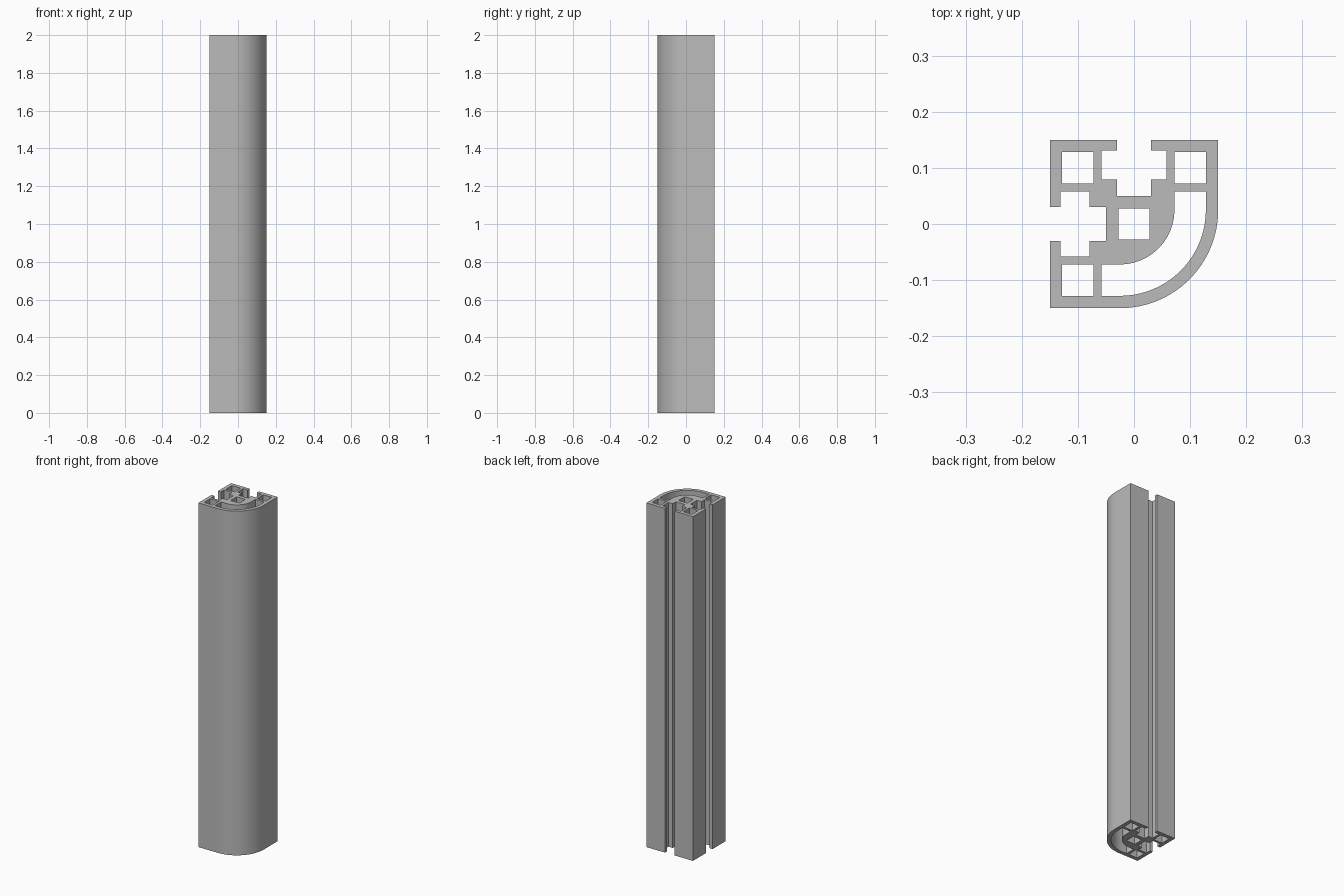
import bpy
import bmesh
from math import pi, cos, sin

cube = bpy.data.objects.get("Cube")
if cube:
    bpy.data.objects.remove(cube)

LENGTH = 2.0
SIDE = 0.15      # half width of the section
CENTRE = 0.025   # bend centre lies at (-CENTRE, CENTRE)
STEPS = 16       # segments per half bend


def half_arc(reach):
    """Half of the rounded corner whose straight side lies at x = reach."""
    r = reach + CENTRE
    angles = [-pi / 4 * i / STEPS for i in range(STEPS + 1)]
    return [(r * cos(a) - CENTRE, r * sin(a) + CENTRE) for a in angles]


def mirrored(half):
    """Complete a path by reflecting it across the section's diagonal."""
    return half + [(-y, -x) for x, y in reversed(half)][1:]


def square(cx, cy, h=0.028):
    return [(cx - h, cy - h), (cx + h, cy - h), (cx + h, cy + h), (cx - h, cy + h)]


# Outer outline: T-slot in the back, rounded corner, then the reflected slot
slot = [(-0.03, SIDE), (-0.03, 0.131), (-0.058, 0.131),
        (-0.058, 0.079), (-0.03, 0.079), (-0.03, 0.05)]
slot += [(-x, y) for x, y in reversed(slot)]
outline = mirrored([(-SIDE, SIDE)] + slot + [(SIDE, SIDE)] + half_arc(SIDE))[:-1]

# Curved hollow behind the rounded wall
hollow_outer = mirrored([(0.128, 0.058)] + half_arc(0.128))
hollow_inner = mirrored([(0.072, 0.058)] + half_arc(0.072))
hollow = hollow_outer + hollow_inner[::-1]

# Square channels in three corners and the core
channels = [square(*c) for c in ((0, 0), (-0.1, 0.1), (0.1, 0.1), (-0.1, -0.1))]

# Extrude the filled section along z
section = bpy.data.curves.new("extruded_rail", "CURVE")
section.dimensions = "2D"
section.fill_mode = "BOTH"
section.extrude = LENGTH / 2
for loop in [outline, hollow] + channels:
    spline = section.splines.new("POLY")
    spline.points.add(len(loop) - 1)
    for point, (x, y) in zip(spline.points, loop):
        point.co = (x, y, LENGTH / 2, 1)
    spline.use_cyclic_u = True

rail = bpy.data.objects.new("extruded_rail", section)
bpy.context.collection.objects.link(rail)
for obj in bpy.context.selected_objects:
    obj.select_set(False)
bpy.context.view_layer.objects.active = rail
rail.select_set(True)
bpy.ops.object.convert(target="MESH")
rail = bpy.context.view_layer.objects.active

# Weld the caps to the walls and place the rail on the ground
bm = bmesh.new()
bm.from_mesh(rail.data)
bmesh.ops.remove_doubles(bm, verts=bm.verts, dist=0.0001)
bmesh.ops.recalc_face_normals(bm, faces=bm.faces)
base = min(v.co.z for v in bm.verts)
bmesh.ops.translate(bm, verts=bm.verts, vec=(0, 0, -base))
bm.to_mesh(rail.data)
bm.free()

# Plain grey metal
grey = bpy.data.materials.new("grey_metal")
grey.use_nodes = True
colour = (0.5, 0.5, 0.5, 1)
grey.diffuse_color = colour
grey.node_tree.nodes["Principled BSDF"].inputs["Base Color"].default_value = colour
rail.data.materials.clear()
rail.data.materials.append(grey)

bpy.ops.object.shade_smooth_by_angle(angle=pi / 6)
